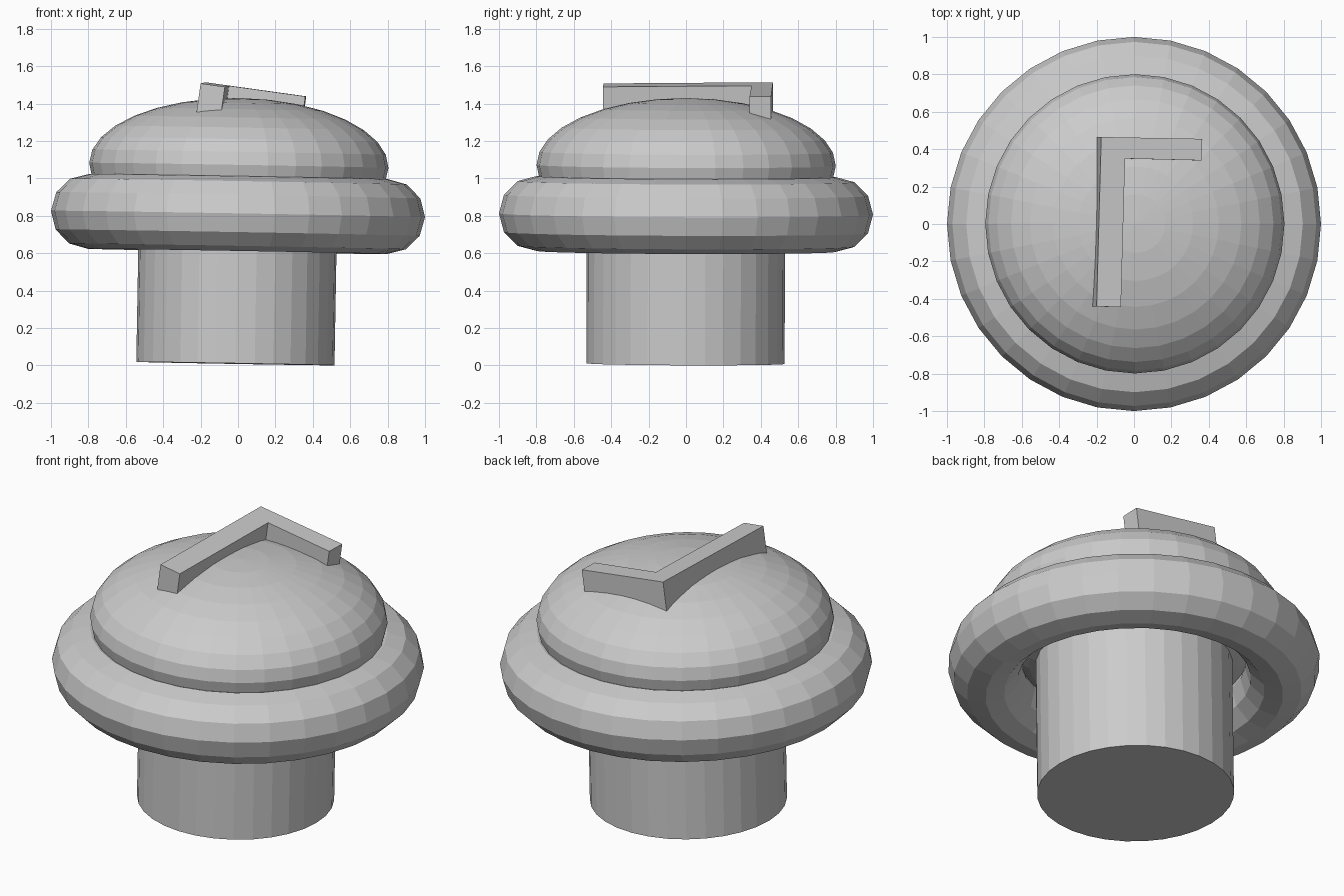
import bpy, bmesh, math
from mathutils import Matrix, Vector

if "Cube" in bpy.data.objects:
    bpy.data.objects.remove(bpy.data.objects["Cube"])

grey = bpy.data.materials.new("plain grey")
grey.diffuse_color = (0.6, 0.6, 0.6, 1)
grey.use_nodes = True
grey.node_tree.nodes["Principled BSDF"].inputs["Base Color"].default_value = grey.diffuse_color

# the whole body leans very slightly towards +x about the ring centre
PIVOT = Vector((0, 0, 0.81))
LEAN = (Matrix.Translation(PIVOT) @ Matrix.Rotation(math.radians(1.0), 4, 'Y')
        @ Matrix.Rotation(math.radians(-0.2), 4, 'X'))


def add_part(name, bm, matrix=Matrix.Identity(4)):
    bmesh.ops.recalc_face_normals(bm, faces=bm.faces)
    mesh = bpy.data.meshes.new(name)
    bm.to_mesh(mesh)
    bm.free()
    mesh.transform(matrix)
    mesh.materials.append(grey)
    obj = bpy.data.objects.new(name, mesh)
    bpy.context.collection.objects.link(obj)
    return obj


# stem: plain cylinder reaching up into the dome
bm = bmesh.new()
bottom, top = -0.80, 0.10
bmesh.ops.create_cone(bm, cap_ends=True, segments=32, radius1=0.53, radius2=0.53,
                      depth=top - bottom,
                      matrix=Matrix.Translation((0, 0, (top + bottom) / 2)))
add_part("stem", bm, LEAN)

# ring: torus with a twelve-sided section
bm = bmesh.new()
SEG, SIDES = 32, 12
loops = []
for i in range(SEG):
    a = math.tau * i / SEG
    loop = []
    for j in range(SIDES):
        b = math.tau * j / SIDES
        r = 0.8 + 0.2 * math.cos(b)
        loop.append(bm.verts.new((r * math.cos(a), r * math.sin(a), 0.2 * math.sin(b))))
    loops.append(loop)
for i in range(SEG):
    l0, l1 = loops[i], loops[(i + 1) % SEG]
    for j in range(SIDES):
        k = (j + 1) % SIDES
        bm.faces.new((l0[j], l1[j], l1[k], l0[k]))
add_part("ring", bm, LEAN)

# dome: flattened sphere sunk into the ring
bm = bmesh.new()
bmesh.ops.create_uvsphere(bm, u_segments=32, v_segments=16, radius=1.0)
bmesh.ops.transform(bm, verts=bm.verts, matrix=Matrix.Translation((0, 0, 0.26))
                    @ Matrix.Diagonal((0.8, 0.8, 0.36, 1)))
add_part("dome", bm, LEAN)

# corner bar: tilted L-shaped bar sunk into the dome
outline = [(-0.20, -0.44), (-0.07, -0.445), (-0.048, 0.35),
           (0.36, 0.34), (0.365, 0.455), (-0.175, 0.465)]
bm = bmesh.new()
upper = [bm.verts.new((x, y, 1.515 - 0.139 * (x + 0.18) + 0.011 * (y - 0.46)))
         for x, y in outline]
face = bm.faces.new(upper)
ext = bmesh.ops.extrude_face_region(bm, geom=[face], use_keep_orig=True)
moved = [g for g in ext["geom"] if isinstance(g, bmesh.types.BMVert)]
bmesh.ops.translate(bm, verts=moved, vec=Vector((-0.14, 0, -0.99)) * 0.2)
add_part("corner_bar", bm)
